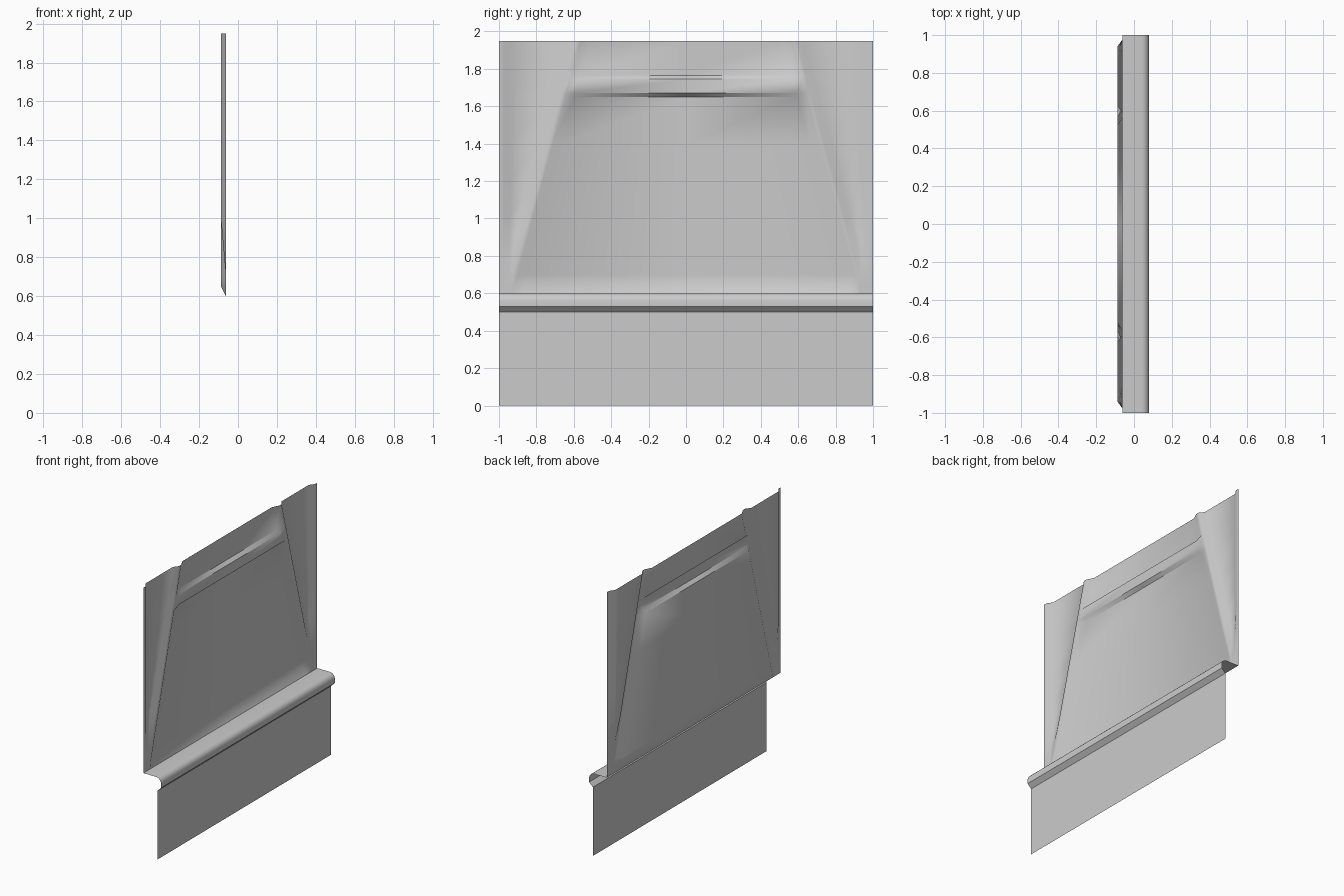
import bpy, bmesh, math

cube = bpy.data.objects.get("Cube")
if cube:
    bpy.data.objects.remove(cube)

grey = bpy.data.materials.new("plain_grey")
grey.use_nodes = True
COLOUR = (0.6, 0.6, 0.6, 1)
grey.diffuse_color = COLOUR
grey.node_tree.nodes["Principled BSDF"].inputs["Base Color"].default_value = COLOUR

BASE = -0.062      # plane of the flanges and ribs
BULGE = 0.026      # depth of the pressed-out fields
FOOT, TOP = 0.6, 1.95


def sheet(name, rows):
    """Skin a grid of points into a thin sheet, shaded smooth with sharp creases."""
    bm = bmesh.new()
    grid = [[bm.verts.new(p) for p in row] for row in rows]
    for low, high in zip(grid, grid[1:]):
        for i in range(len(low) - 1):
            bm.faces.new((low[i], low[i + 1], high[i + 1], high[i]))
    mesh = bpy.data.meshes.new(name)
    bm.to_mesh(mesh)
    bm.free()
    mesh.materials.append(grey)
    obj = bpy.data.objects.new(name, mesh)
    bpy.context.collection.objects.link(obj)
    bpy.ops.object.select_all(action='DESELECT')
    obj.select_set(True)
    bpy.context.view_layer.objects.active = obj
    bpy.ops.object.shade_smooth_by_angle(angle=math.radians(42))
    return obj


def ramp(z, start, end):
    return min(1, max(0, (z - start) / (end - start)))


def panel_row(z):
    """Half profile at height z, mirrored to the full width."""
    rib = 0.58 + 0.27 * (TOP - z)              # slanted rib centre
    side = BASE - BULGE * ramp(z, 0.7, 1.0)    # triangular side field
    middle = BASE - BULGE * ramp(z, FOOT, 0.65)
    louvre = BASE if 1.66 < z < 1.75 else middle
    half = [(0, louvre), (rib - 0.065, louvre), (rib - 0.015, BASE),
            (rib + 0.01, BASE), (min(rib + 0.045, 0.937), side),
            (0.94, side), (0.975, BASE), (1, BASE)]
    # keep the columns in order where the rib meets the outer flange
    pts = [(x, min(y, 0.91 + 0.005 * i) if i < 5 else y, z)
           for i, (y, x) in enumerate(half)]
    return [(x, -y, zz) for x, y, zz in reversed(pts[1:])] + pts


# Upper pressed panel with slanted ribs and a horizontal rib
heights = [FOOT, 0.65, 0.7, 0.78, 0.86, 0.93, 1.0, 1.2, 1.4,
           1.65, 1.67, 1.745, 1.765, TOP]
sheet("upper_panel", [panel_row(z) for z in heights])


# Rounded ledge, undercut lip and flat skirt
def arc(cx, cz, r, steps=5):
    return [(cx + r * math.sin(t), cz + r * math.cos(t))
            for t in (math.pi / 2 * i / steps for i in range(steps + 1))]


ledge = [(BASE, FOOT)] + arc(0.04, 0.56, 0.04) + [(0.08, 0.53), (0.05, 0.5)]
skirt = [(0.05, 0.5), (0.05, 0)]
for name, profile in (("ledge", ledge), ("lower_skirt", skirt)):
    sheet(name, [[(x, -1, z), (x, 1, z)] for x, z in reversed(profile)])
